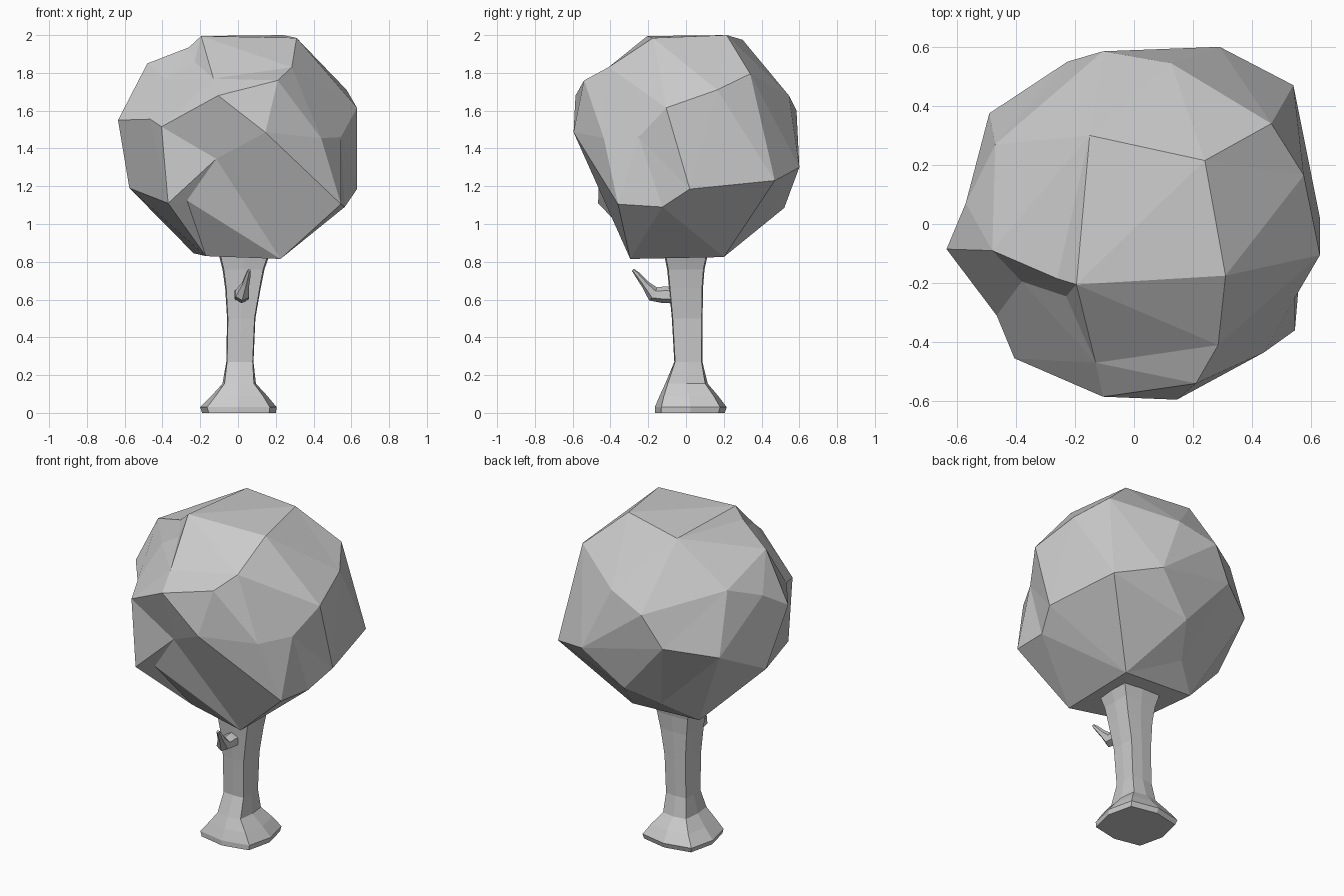
import bpy, bmesh, math
from mathutils import Vector


def finish(bm, name):
    bmesh.ops.recalc_face_normals(bm, faces=bm.faces)
    me = bpy.data.meshes.new(name)
    bm.to_mesh(me)
    bm.free()
    ob = bpy.data.objects.new(name, me)
    bpy.context.collection.objects.link(ob)
    return ob


def loft(name, rings):
    """Skin a list of equal-length point rings and cap both ends."""
    bm = bmesh.new()
    vs = [[bm.verts.new(p) for p in r] for r in rings]
    n = len(vs[0])
    for a, b in zip(vs, vs[1:]):
        for i in range(n):
            j = (i + 1) % n
            bm.faces.new((a[i], a[j], b[j], b[i]))
    bm.faces.new(vs[0])
    bm.faces.new(vs[-1])
    return finish(bm, name)


# Trunk: squarish eight-point rings (z, x min, x max, y min, y max, corner factor)
def square_ring(z, x0, x1, y0, y1, k):
    cx, cy, hx, hy = (x0 + x1) / 2, (y0 + y1) / 2, (x1 - x0) / 2, (y1 - y0) / 2
    dirs = [(1, 0), (k, k), (0, 1), (-k, k), (-1, 0), (-k, -k), (0, -1), (k, -k)]
    return [(cx + u * hx, cy + v * hy, z) for u, v in dirs]


loft("trunk", [square_ring(*r) for r in (
    (0.00, -.19, .20, -.165, .205, .82),
    (0.03, -.20, .205, -.165, .215, .82),
    (0.09, -.14, .155, -.14, .17, .85),
    (0.155, -.082, .095, -.11, .115, .88),
    (0.27, -.062, .082, -.062, .087, .94),
    (0.50, -.058, .092, -.075, .088, .94),
    (0.66, -.068, .12, -.09, .09, .94),
    (0.76, -.082, .14, -.10, .098, .94),
    (0.85, -.105, .172, -.118, .118, .94))])

# Branch stub: tapered six-sided tube bending upwards (x, y, z, radius)
path = [(.02, -.06, .625, .045), (.02, -.12, .625, .044), (.022, -.175, .63, .04),
        (.04, -.215, .68, .022), (.055, -.26, .735, .014), (.06, -.28, .757, .008)]
rings = []
for i, (x, y, z, r) in enumerate(path):
    a, b = path[max(i - 1, 0)], path[min(i + 1, len(path) - 1)]
    t = (Vector(b[:3]) - Vector(a[:3])).normalized()
    u = t.cross(Vector((1, 0, 0))).normalized()
    w = t.cross(u)
    rings.append([Vector((x, y, z)) + r * (math.cos(q * math.pi / 3) * u + math.sin(q * math.pi / 3) * w)
                  for q in range(6)])
loft("branch_stub", rings)

# Foliage: faceted blob, skinned by a hull of the corner directions
corners = [
    (-.195, -.205, 1.995), (.31, -.175, 1.985), (.24, .215, 2.0), (-.15, .30, 1.975),
    (.21, -.54, 1.76), (.285, -.41, 1.83), (-.105, -.585, 1.68), (.145, -.595, 1.485),
    (-.13, -.47, 1.77), (.44, -.435, 1.455), (.545, -.25, 1.46), (.545, -.36, 1.105),
    (.63, -.105, 1.615), (.63, .02, 1.185), (.565, -.125, 1.09), (.575, .165, 1.71),
    (.465, .34, 1.795), (.54, .47, 1.23), (.29, .60, 1.30), (.125, .545, 1.68),
    (-.105, .585, 1.60), (-.225, .55, 1.41), (-.49, .375, 1.36), (-.47, .27, 1.73),
    (-.575, .045, 1.19), (-.635, -.085, 1.55), (-.405, -.455, 1.515), (-.37, -.465, 1.11),
    (-.465, -.31, 1.555), (-.48, -.09, 1.85), (-.57, .07, 1.65), (-.26, -.185, 1.935),
    (-.23, -.245, 1.86), (-.38, -.195, 1.765), (.225, -.295, .815), (-.115, -.46, 1.345),
    (-.27, -.42, 1.125), (-.17, -.20, .83), (-.235, .205, .845), (-.065, .335, .95),
    (.055, .52, 1.085), (.225, .20, .825)]
centre = Vector((0, 0, 1.4))
bm = bmesh.new()
target = {}
for c in corners:
    v = bm.verts.new((Vector(c) - centre).normalized())
    target[v] = Vector(c)
bmesh.ops.convex_hull(bm, input=list(bm.verts))
for v, p in target.items():
    v.co = p
# Merge nearly flat neighbours into larger facets
bmesh.ops.dissolve_limit(bm, angle_limit=math.radians(4), verts=bm.verts, edges=bm.edges)
finish(bm, "foliage")
